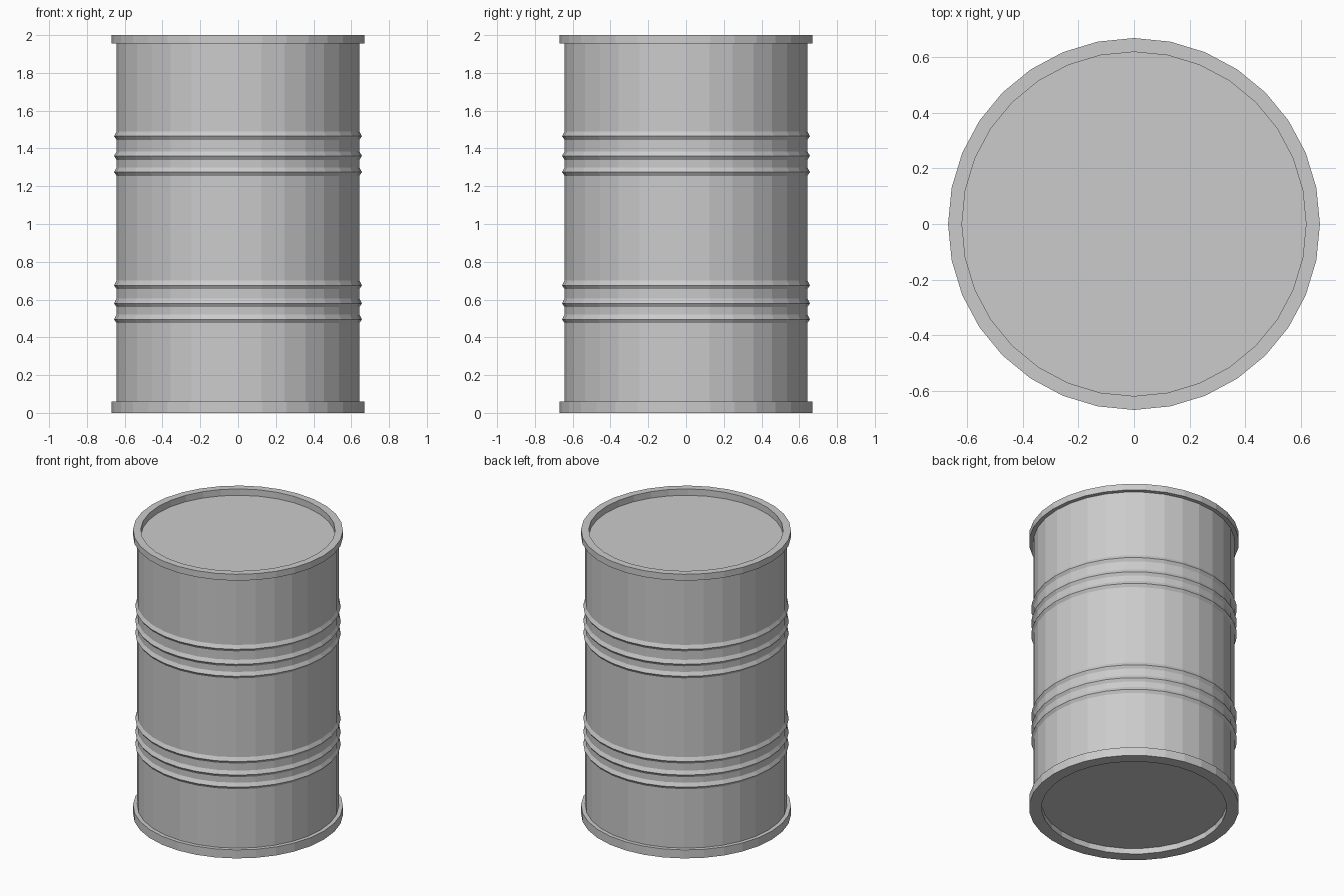
import bpy, bmesh
from math import cos, sin, tau

if "Cube" in bpy.data.objects:
    bpy.data.objects.remove(bpy.data.objects["Cube"])

SIDES = 32
BODY, RIM = 0.643, 0.67


def lathe(name, profile):
    """Revolve an (r, z) profile around z, capping both open ends."""
    bm = bmesh.new()
    rings = [[bm.verts.new((r * cos(tau * i / SIDES), r * sin(tau * i / SIDES), z))
              for i in range(SIDES)] for r, z in profile]
    for a, b in zip(rings, rings[1:]):
        for i in range(SIDES):
            j = (i + 1) % SIDES
            bm.faces.new((a[i], a[j], b[j], b[i]))
    bm.faces.new(rings[0][::-1])
    bm.faces.new(rings[-1])
    bmesh.ops.recalc_face_normals(bm, faces=bm.faces)
    mesh = bpy.data.meshes.new(name)
    bm.to_mesh(mesh)
    bm.free()
    obj = bpy.data.objects.new(name, mesh)
    bpy.context.collection.objects.link(obj)
    return obj


# Recessed base and bottom rim
profile = [(0.59, 0.04), (0.59, 0), (RIM, 0), (RIM, 0.06), (BODY, 0.06)]

# Two groups of three pressed ribs around the wall
for z in (0.495, 0.58, 0.675, 1.275, 1.36, 1.465):
    profile += [(BODY, z - 0.02), (0.656, z), (BODY, z + 0.025)]

# Top rim and recessed lid
profile += [(BODY, 1.955), (RIM, 1.955), (RIM, 2.0), (0.62, 2.0), (0.62, 1.955)]

lathe("drum_barrel", profile)
